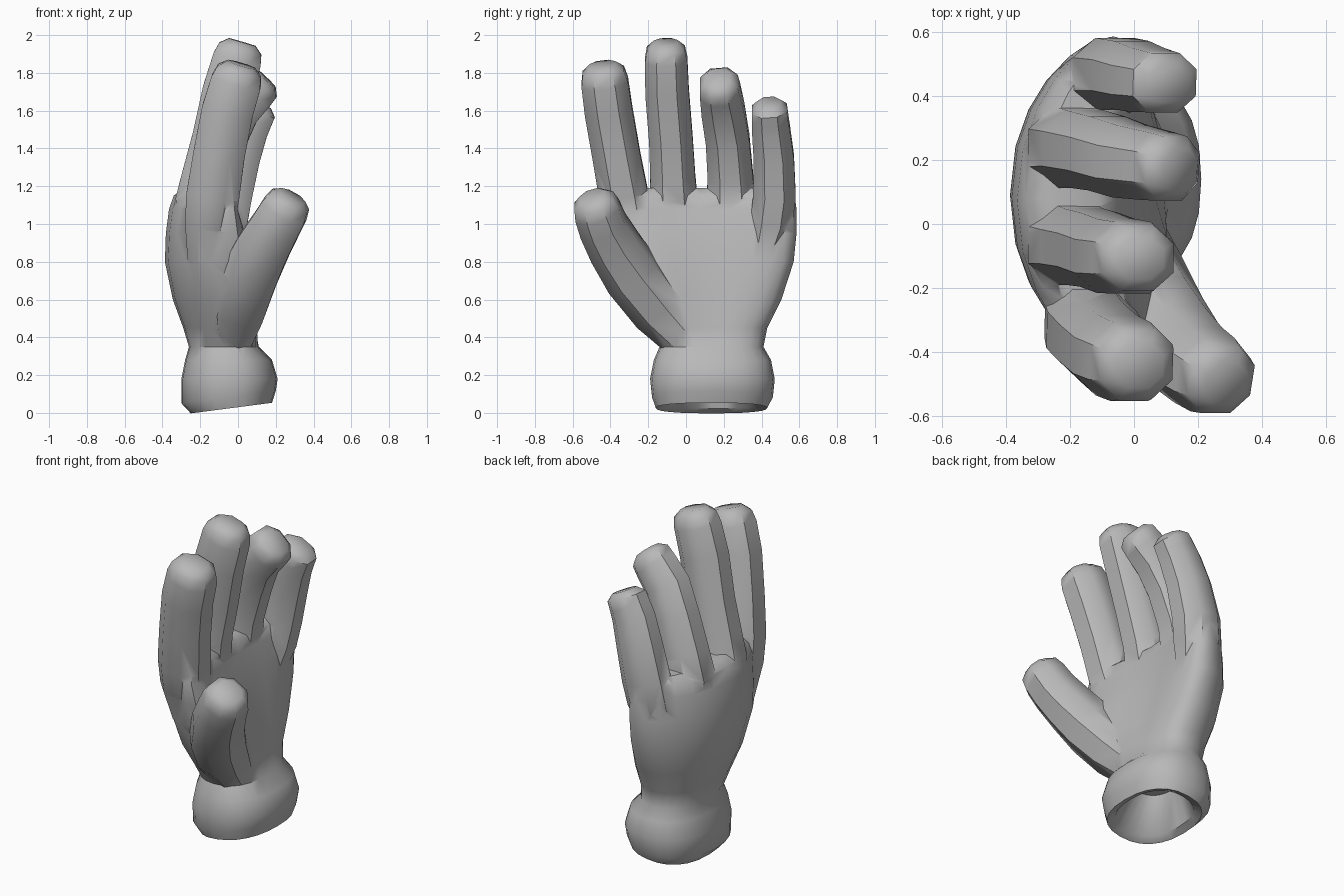
import bpy, bmesh, math
from mathutils import Vector

cube = bpy.data.objects.get("Cube")
if cube:
    bpy.data.objects.remove(cube)

grey = bpy.data.materials.new("glove_grey")
grey.use_nodes = True
colour = (0.48, 0.48, 0.48, 1)
grey.diffuse_color = colour
grey.node_tree.nodes["Principled BSDF"].inputs["Base Color"].default_value = colour


def rounded(a, power):
    """Point on a rounded-square outline of half size one."""
    c, s = math.cos(a), math.sin(a)
    return (math.copysign(abs(c) ** power, c), math.copysign(abs(s) ** power, s))


def loft(name, rings):
    """Skin a list of closed rings and cap both ends."""
    bm = bmesh.new()
    loops = [[bm.verts.new(p) for p in ring] for ring in rings]
    n = len(loops[0])
    for low, high in zip(loops, loops[1:]):
        for i in range(n):
            j = (i + 1) % n
            bm.faces.new((low[i], low[j], high[j], high[i]))
    bm.faces.new(loops[0][::-1])
    bm.faces.new(loops[-1])
    bmesh.ops.recalc_face_normals(bm, faces=bm.faces)
    mesh = bpy.data.meshes.new(name)
    bm.to_mesh(mesh)
    bm.free()
    mesh.materials.append(grey)
    obj = bpy.data.objects.new(name, mesh)
    bpy.context.collection.objects.link(obj)
    return obj


def hand_ring(z, x0, x1, y0, y1, arch=0, pad=0, n=24):
    """Horizontal ring; arch curls both sides forward, pad swells the thumb side."""
    cx, cy, hx, hy = (x0 + x1) / 2, (y0 + y1) / 2, (x1 - x0) / 2, (y1 - y0) / 2
    ring = []
    for i in range(n):
        u, v = rounded(math.tau * i / n, 0.85)
        x = cx + hx * u + arch * v * v + pad * max(0, -v) * max(0, u)
        tilt = 0.13 * x if z < 0.1 else 0
        ring.append((x, cy + hy * v, z + tilt))
    return ring


def finger(name, rx, ry, path):
    """Eight-sided tube along (x, y, z, scale) points, with a blunt domed tip."""
    pts = [Vector(p[:3]) for p in path]
    rings = []

    def ring(p, t, k):
        side = (Vector((0, 1, 0)) - t * t.y).normalized()
        front = side.cross(t)
        out = []
        for i in range(8):
            u, v = rounded(math.tau * (i + 0.5) / 8, 0.9)
            out.append(p + (front * u * rx + side * v * ry) * k * 1.06)
        rings.append(out)

    for i, p in enumerate(pts):
        t = (pts[min(i + 1, len(pts) - 1)] - pts[max(i - 1, 0)]).normalized()
        ring(p, t, path[i][3])
    for step, k in ((0.45, 0.87), (0.72, 0.55)):
        ring(pts[-1] + t * step * rx, t, k)
    return loft(name, rings)


# Hand body: hollow cuff, neck, then the arched palm
glove = loft("glove", [hand_ring(*r) for r in (
    (0.24, -.16, .07, 0, .28),
    (0.05, -.21, .14, -.11, .38),
    (0.03, -.25, .18, -.16, .43),
    (0.09, -.3, .2, -.18, .46),
    (0.18, -.3, .21, -.19, .47),
    (0.28, -.28, .18, -.17, .45),
    (0.35, -.26, .11, -.14, .41, .01),
    (0.45, -.29, .09, -.2, .43, .03, .04),
    (0.6, -.345, .06, -.3, .505, .07, .12),
    (0.8, -.387, .02, -.39, .57, .11, .12),
    (0.95, -.382, -.01, -.42, .585, .13, .04),
    (1.08, -.365, -.04, -.44, .585, .14),
    (1.15, -.34, -.06, -.42, .575, .14),
    (1.19, -.29, -.11, -.36, .52, .11),
)])

# Fingers and thumb, each widening out of the palm
parts = [
    finger("index_finger", .138, .128, [
        (-.17, -.24, .8, .7), (-.15, -.3, 1.0, .95), (-.133, -.33, 1.15, 1.03),
        (-.1, -.37, 1.37, 1), (-.055, -.41, 1.6, 1), (-.01, -.43, 1.75, .98)]),
    finger("middle_finger", .135, .117, [
        (-.2, -.06, .9, .7), (-.185, -.065, 1.12, 1.1), (-.16, -.07, 1.25, 1.03),
        (-.11, -.08, 1.45, 1), (-.055, -.1, 1.7, 1), (-.005, -.105, 1.87, .97)]),
    finger("ring_finger", .132, .117, [
        (-.2, .24, .9, .7), (-.185, .238, 1.12, 1.12), (-.155, .235, 1.25, 1.04),
        (-.085, .22, 1.45, 1), (-.01, .195, 1.61, .98), (.08, .18, 1.705, .92)]),
    finger("little_finger", .128, .108, [
        (-.1, .4, .8, .7), (-.085, .45, 1.0, 1.05), (-.06, .468, 1.15, 1.06),
        (-.01, .465, 1.35, 1), (.04, .45, 1.5, .94), (.07, .445, 1.56, .9)]),
    finger("thumb", .13, .125, [
        (-.05, .02, .36, .85), (0, -.15, .55, 1.12), (.06, -.285, .73, 1.18),
        (.135, -.38, .88, 1.1), (.2, -.44, .99, 1.02), (.245, -.47, 1.07, .98)]),
]

# Fuse everything into one skin
bpy.context.view_layer.objects.active = glove
for part in parts:
    mod = glove.modifiers.new("join_" + part.name, "BOOLEAN")
    mod.operation = "UNION"
    mod.solver = "EXACT"
    mod.object = part
    bpy.ops.object.modifier_apply(modifier=mod.name)
    bpy.data.objects.remove(part)

bpy.ops.object.select_all(action="DESELECT")
glove.select_set(True)
bpy.ops.object.shade_smooth_by_angle(angle=math.radians(44))
